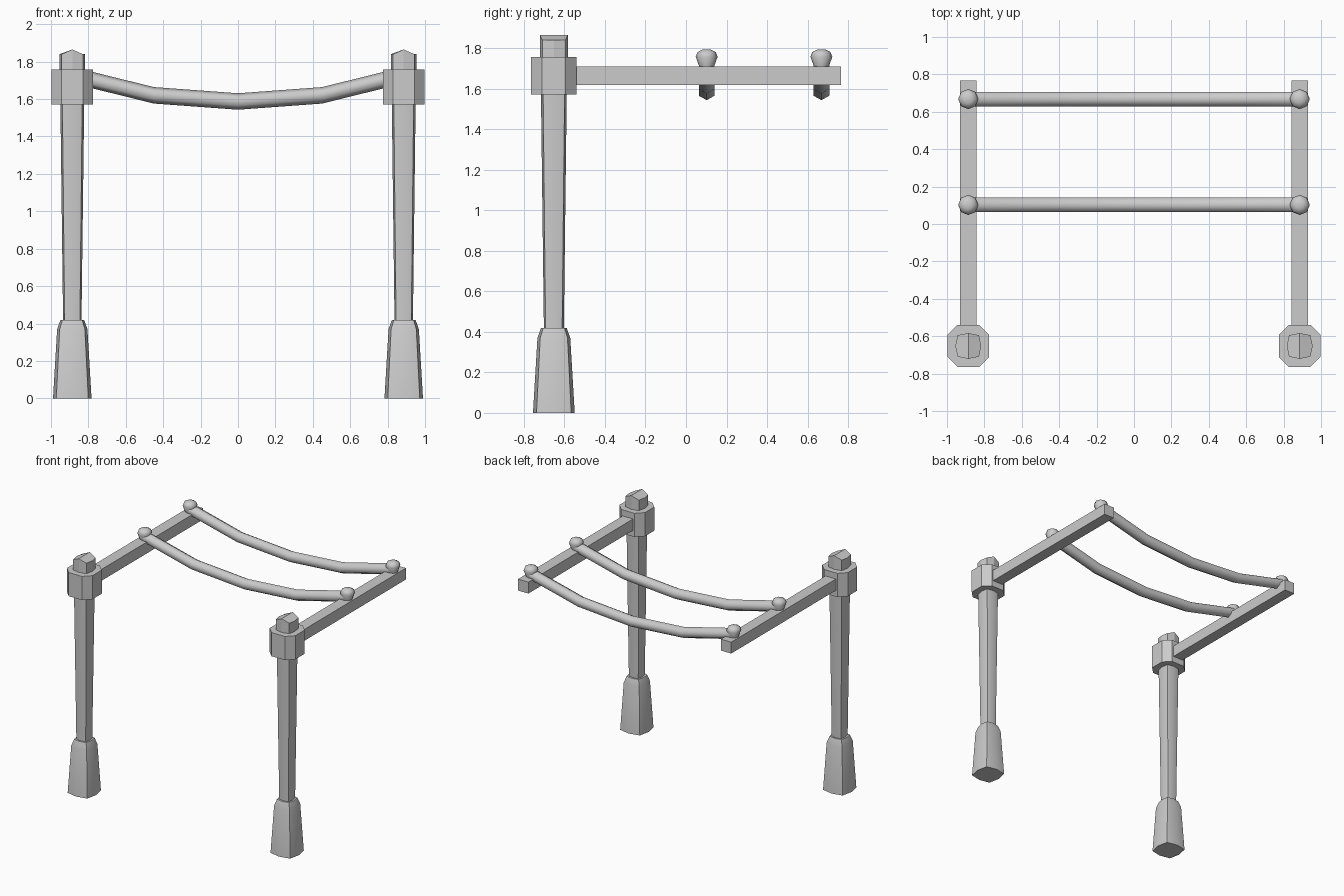
import bpy, bmesh
from math import cos, sin, pi
from mathutils import Vector

if "Cube" in bpy.data.objects:
    bpy.data.objects.remove(bpy.data.objects["Cube"])

PX, PY = 0.886, -0.652      # post position


def loft(name, rings, smooth=None):
    """Skin a list of equal-length closed rings and cap both ends."""
    bm = bmesh.new()
    vs = [[bm.verts.new(p) for p in ring] for ring in rings]
    n = len(vs[0])
    for a, b in zip(vs, vs[1:]):
        for i in range(n):
            j = (i + 1) % n
            bm.faces.new((a[i], a[j], b[j], b[i]))
    bm.faces.new(vs[0][::-1])
    bm.faces.new(vs[-1])
    bmesh.ops.recalc_face_normals(bm, faces=bm.faces[:])
    me = bpy.data.meshes.new(name)
    bm.to_mesh(me)
    bm.free()
    ob = bpy.data.objects.new(name, me)
    bpy.context.collection.objects.link(ob)
    if smooth:
        bpy.ops.object.select_all(action='DESELECT')
        ob.select_set(True)
        bpy.context.view_layer.objects.active = ob
        bpy.ops.object.shade_smooth_by_angle(angle=smooth * pi / 180)
    return ob


def bulged_square(cx, cy, z, r):
    """Eight-point square with slightly bulged sides."""
    c = r * 0.83
    pts = [(r, 0), (c, c), (0, r), (-c, c), (-r, 0), (-c, -c), (0, -r), (c, -c)]
    return [Vector((cx + x, cy + y, z)) for x, y in pts]


def chamfered_square(cx, cy, z, r, e):
    pts = [(r, -e), (r, e), (e, r), (-e, r), (-r, e), (-r, -e), (-e, -r), (e, -r)]
    return [Vector((cx + x, cy + y, z)) for x, y in pts]


def circle(cx, cy, z, r, n=8):
    return [Vector((cx + r * cos(2 * pi * i / n), cy + r * sin(2 * pi * i / n), z))
            for i in range(n)]


for side, s in (("left", -1), ("right", 1)):
    x = s * PX
    # tapered foot
    loft(f"post_foot_{side}", [bulged_square(x, PY, z, r) for z, r in
         ((0, 0.103), (0.37, 0.081), (0.42, 0.063))], 30)
    # shaft, widening upwards
    loft(f"post_shaft_{side}", [bulged_square(x, PY, z, r) for z, r in
         ((0.40, 0.049), (1.60, 0.064))], 30)
    # collar
    loft(f"post_collar_{side}", [chamfered_square(x, PY, z, 0.112, 0.058)
         for z in (1.57, 1.757)])
    # gabled cap, ridge running front to back
    low, mid = (bulged_square(x, PY, z, 0.069) for z in (1.74, 1.84))
    cap = loft(f"post_cap_{side}", [low, mid])
    bm = bmesh.new()
    bm.from_mesh(cap.data)
    bm.verts.ensure_lookup_table()
    ridge = [bm.verts[10], bm.verts[14]]
    bmesh.ops.connect_verts(bm, verts=ridge)
    for v in ridge:
        v.co.z = 1.865
    bm.to_mesh(cap.data)
    bm.free()
    # square arm reaching backwards
    h = 0.045
    loft(f"arm_{side}", [[Vector((x + a * h, y, 1.664 + b * h)) for a, b in
         ((-1, -1), (1, -1), (1, 1), (-1, 1))] for y in (PY + 0.06, 0.766)])
    # rope knobs standing on the arm
    for end, y in (("front", 0.102), ("back", 0.668)):
        loft(f"rope_knob_{end}_{side}", [circle(x, y, z, r) for z, r in
             ((1.68, 0.032), (1.71, 0.037), (1.757, 0.054), (1.78, 0.045), (1.792, 0.022))], 60)

# sagging six-sided ropes between the arms
path = ((-PX, 1.728), (-0.45, 1.62), (0, 1.587), (0.45, 1.62), (PX, 1.728))
for end, y in (("front", 0.102), ("back", 0.668)):
    rings = []
    for px, pz in path:
        rings.append([Vector((px, y + 0.045 * sin(i * pi / 3), pz + 0.044 * cos(i * pi / 3)))
                      for i in range(6)])
    loft(f"rope_{end}", rings, 65)
